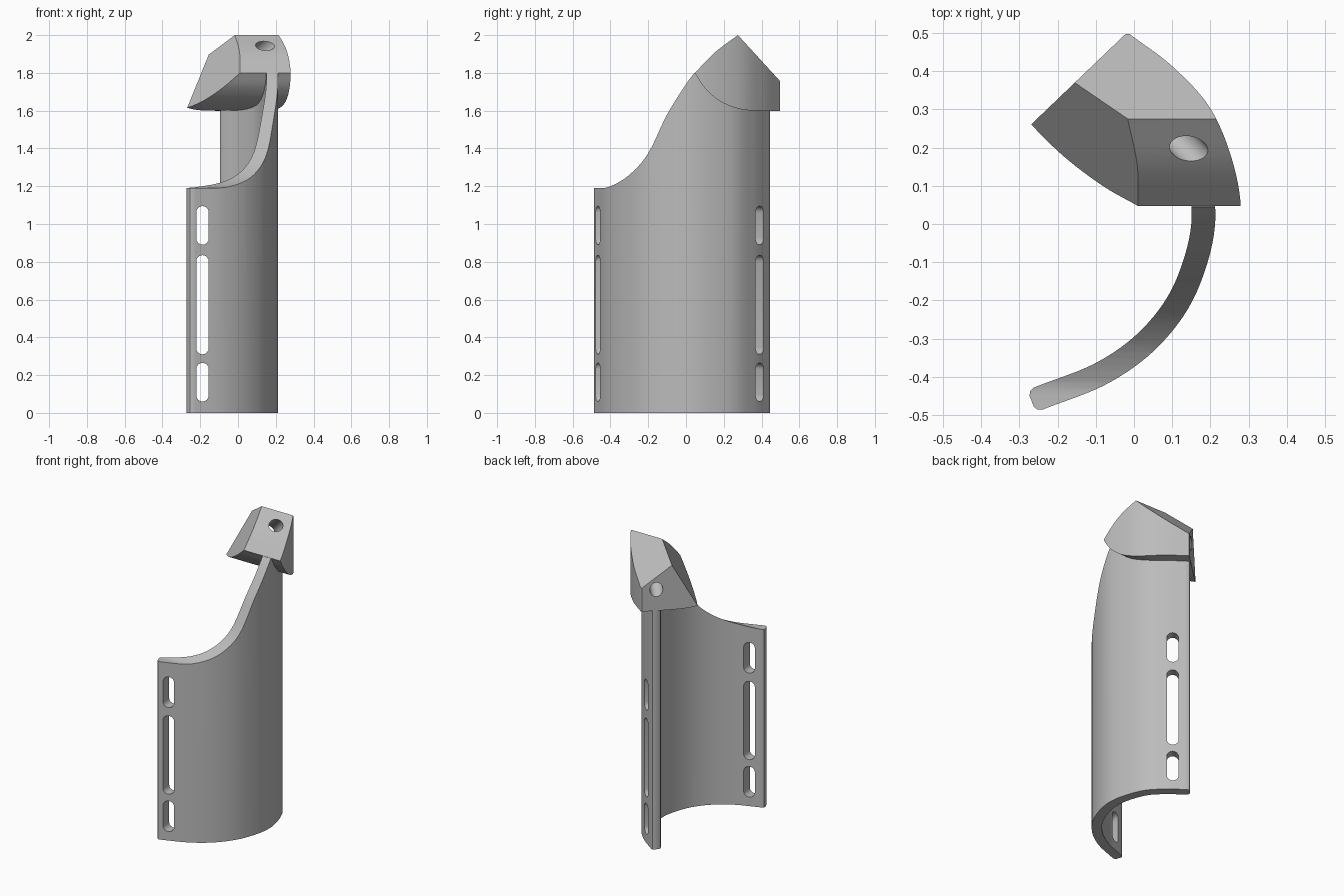
import bpy, bmesh, math
from mathutils import Vector

if "Cube" in bpy.data.objects:
    bpy.data.objects.remove(bpy.data.objects["Cube"], do_unlink=True)

grey = bpy.data.materials.new("plain grey")
grey.use_nodes = True
GREY = (0.5, 0.5, 0.5, 1)
grey.diffuse_color = GREY
grey.node_tree.nodes["Principled BSDF"].inputs["Base Color"].default_value = GREY


def spline(points, steps=10):
    """Smooth path through the points."""
    p = [Vector(q) for q in points]
    p = [2 * p[0] - p[1]] + p + [2 * p[-1] - p[-2]]
    path = []
    for a, b, c, d in zip(p, p[1:], p[2:], p[3:]):
        for i in range(steps):
            t = i / steps
            path.append(0.5 * (2 * b + (c - a) * t + (2 * a - 5 * b + 4 * c - d) * t * t
                               + (3 * b - a - 3 * c + d) * t ** 3))
    return path + [p[-2]]


def prism(name, outline, place, direction):
    """Extrude a flat outline; place maps its points to 3D."""
    bm = bmesh.new()
    face = bm.faces.new([bm.verts.new(place(*p)) for p in outline])
    out = bmesh.ops.extrude_face_region(bm, geom=[face])["geom"]
    moved = [v for v in out if isinstance(v, bmesh.types.BMVert)]
    bmesh.ops.translate(bm, verts=moved, vec=direction)
    bmesh.ops.recalc_face_normals(bm, faces=bm.faces)
    mesh = bpy.data.meshes.new(name)
    bm.to_mesh(mesh)
    bm.free()
    mesh.materials.append(grey)
    obj = bpy.data.objects.new(name, mesh)
    bpy.context.collection.objects.link(obj)
    return obj


def cut(obj, cutter, operation):
    """Apply a boolean and remove the cutter."""
    mod = obj.modifiers.new("cut", "BOOLEAN")
    mod.operation, mod.object, mod.solver = operation, cutter, "EXACT"
    bpy.context.view_layer.objects.active = obj
    bpy.ops.object.modifier_apply(modifier=mod.name)
    bpy.data.objects.remove(cutter, do_unlink=True)


def plan(z):
    return lambda x, y: (x, y, z)


def side(y, z):
    return (-1, y, z)


def tangent(path, i):
    return (path[min(i + 1, len(path) - 1)] - path[max(i - 1, 0)]).normalized()


def offset(path, d):
    result = []
    for i, p in enumerate(path):
        t = tangent(path, i)
        result.append(p + d * Vector((t.y, -t.x)))
    return result


# Curved shell: centre line in plan, thickened with rounded ends
mid = spline([(-0.252, -0.457), (-0.08, -0.388), (0.05, -0.29), (0.14, -0.155),
              (0.182, 0.03), (0.133, 0.22), (0.045, 0.33), (-0.07, 0.418)])
HALF = 0.031


def end_cap(p, t):
    n = Vector((t.y, -t.x))
    return [p + t * a + n * b for a, b in
            ((0.012, 0.025), (0.017, 0.014), (0.017, -0.014), (0.012, -0.025))]


outline = (offset(mid, HALF) + end_cap(mid[-1], tangent(mid, len(mid) - 1))
           + offset(mid, -HALF)[::-1] + end_cap(mid[0], -tangent(mid, 0)))
shell = prism("curved_shell", outline, plan(0), (0, 0, 1.95))

# Sweeping top edge of the shell
sweep = spline([(-0.6, 1.2), (-0.47, 1.19), (-0.4, 1.2), (-0.3, 1.26), (-0.2, 1.375),
                (-0.1, 1.58), (0, 1.74), (0.045, 1.8)], 6)
sweep += [(0.12, 1.81), (0.2, 1.7), (0.32, 1.64), (0.7, 1.64), (0.7, -0.2), (-0.6, -0.2)]
cut(shell, prism("sweep_cutter", sweep, side, (2, 0, 0)), "INTERSECT")

# Strap slots near both upright edges
for centre, across, through, width in (
        (Vector((-0.188, -0.433, 0)), Vector((1, 0, 0)), Vector((0, 1, 0)), 0.066),
        (Vector((0.0, 0.365, 0)), Vector((-0.77, 0.64, 0)), Vector((0.64, 0.77, 0)), 0.072)):
    r = width / 2
    for low, high in ((0.06, 0.265), (0.31, 0.835), (0.89, 1.095)):
        slot = []
        for i in range(18):
            k = i if i < 9 else i - 1
            a = math.pi * k / 8
            z = high - r if i < 9 else low + r
            slot.append((r * math.cos(a), z + r * math.sin(a)))
        start = centre - through * 0.1
        cutter = prism("slot_cutter", slot,
                       lambda u, z: start + across * u + Vector((0, 0, z)), through * 0.2)
        cut(shell, cutter, "DIFFERENCE")

# Wedge head: plan outline trimmed by a side profile
outer = [p for p in offset(mid, 0.098) if p.y > -0.1]
head_plan = outer + [(-0.022, 0.497), (-0.52, 0.02), (-0.52, -0.1)]
head = prism("wedge_head", head_plan, plan(1.5), (0, 0, 0.6))
under = spline([(0.047, 1.8), (0.1, 1.72), (0.18, 1.65), (0.28, 1.61), (0.38, 1.6), (0.6, 1.6)], 6)
profile = under + [(0.6, 1.645), (0.275, 2.0)] + spline([(0.275, 2.0), (0.155, 1.91), (0.047, 1.8)], 6)[1:-1]
cut(head, prism("profile_cutter", profile, side, (2, 0, 0)), "INTERSECT")

# Slanted inner face of the head
bm = bmesh.new()
bm.from_mesh(head.data)
cutting = bmesh.ops.bisect_plane(bm, geom=bm.verts[:] + bm.edges[:] + bm.faces[:],
                                 plane_co=(-0.02, 0.28, 2.0), plane_no=(-0.71, -0.51, 0.485),
                                 clear_outer=True)
rim = [e for e in cutting["geom_cut"] if isinstance(e, bmesh.types.BMEdge)]
bmesh.ops.holes_fill(bm, edges=rim)
bmesh.ops.recalc_face_normals(bm, faces=bm.faces)
bm.to_mesh(head.data)
bm.free()

# Angled bore through the head
front_end, back_end = Vector((0.145, 0.195, 1.945)), Vector((-0.087, 0.437, 1.74))
axis = (back_end - front_end).normalized()
u = axis.orthogonal().normalized()
v = axis.cross(u)
ring = [(0.04 * math.cos(math.tau * i / 32), 0.04 * math.sin(math.tau * i / 32)) for i in range(32)]
bore = prism("bore_cutter", ring, lambda a, b: front_end - axis * 0.2 + u * a + v * b, axis * 0.8)
cut(head, bore, "DIFFERENCE")

# Smooth curved walls, keep sharp edges
for obj in (shell, head):
    bpy.ops.object.select_all(action="DESELECT")
    obj.select_set(True)
    bpy.context.view_layer.objects.active = obj
    bpy.ops.object.shade_smooth_by_angle(angle=math.radians(30))
